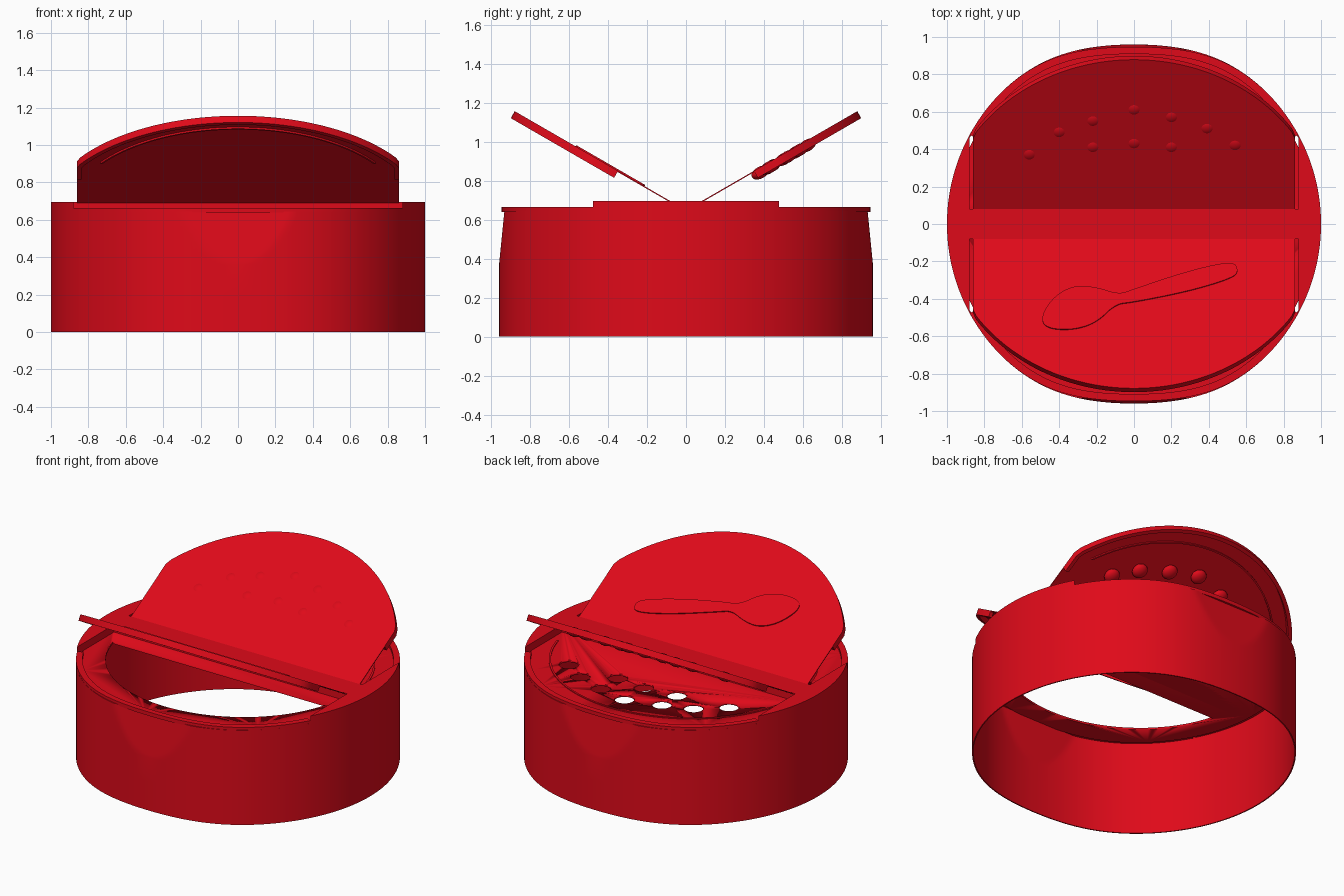
import bpy, bmesh, math
from mathutils import Matrix

if "Cube" in bpy.data.objects:
    bpy.data.objects.remove(bpy.data.objects["Cube"])

TILT = math.radians(30)
HINGE_Y, HINGE_Z = 0.08, 0.695
red = bpy.data.materials.new("red_plastic")
red.diffuse_color = (0.74, 0.003, 0.01, 1)
red.use_nodes = True
red.node_tree.nodes["Principled BSDF"].inputs["Base Color"].default_value = red.diffuse_color


def finish(name, bm, mat=None, smooth=30):
    bmesh.ops.recalc_face_normals(bm, faces=bm.faces)
    me = bpy.data.meshes.new(name)
    bm.to_mesh(me)
    bm.free()
    me.materials.append(red)
    ob = bpy.data.objects.new(name, me)
    bpy.context.collection.objects.link(ob)
    if mat:
        me.transform(mat)
    bpy.context.view_layer.objects.active = ob
    bpy.ops.object.select_all(action='DESELECT')
    ob.select_set(True)
    bpy.ops.object.shade_smooth_by_angle(angle=math.radians(smooth))
    return ob


def add_prism(bm, pts, z0, z1):
    lo = [bm.verts.new((x, y, z0)) for x, y in pts]
    hi = [bm.verts.new((x, y, z1)) for x, y in pts]
    bm.faces.new(lo[::-1])
    bm.faces.new(hi)
    n = len(pts)
    for i in range(n):
        j = (i + 1) % n
        bm.faces.new((lo[i], lo[j], hi[j], hi[i]))


def prism(name, pts, z0, z1, mat=None):
    bm = bmesh.new()
    add_prism(bm, pts, z0, z1)
    return finish(name, bm, mat)


def band(name, outer, inner, z0, z1, mat=None):
    """Open strip of rectangular section between two matching paths."""
    bm = bmesh.new()
    rows = [[bm.verts.new(c) for c in ((*o, z0), (*o, z1), (*i, z1), (*i, z0))]
            for o, i in zip(outer, inner)]
    for a, b in zip(rows, rows[1:]):
        for k in range(4):
            m = (k + 1) % 4
            bm.faces.new((a[k], a[m], b[m], b[k]))
    bm.faces.new(rows[0])
    bm.faces.new(rows[-1])
    return finish(name, bm, mat)


def ellipse(rx, ry, a0, a1, n):
    return [(rx * math.cos(math.radians(a0 + (a1 - a0) * i / n)),
             ry * math.sin(math.radians(a0 + (a1 - a0) * i / n))) for i in range(n + 1)]


def body(inset, a0, a1, n, flat=.04):
    """Circle eased flat at front and back."""
    return [(x * (1 - inset), y * (1 - flat * abs(y) ** 10) * (1 - inset))
            for x, y in ellipse(1, 1, a0, a1, n)]


def round_off(pts, times=3):
    for _ in range(times):
        out = []
        for i, (x, y) in enumerate(pts):
            u, v = pts[(i + 1) % len(pts)]
            out += [(.75 * x + .25 * u, .75 * y + .25 * v), (.25 * x + .75 * u, .25 * y + .75 * v)]
        pts = out
    return pts


def half_moon(ex, ey, y0, sign):
    """Elliptical segment with its straight side at y0."""
    a = math.degrees(math.asin(y0 / ey))
    return [(x, sign * y) for x, y in ellipse(ex, ey, a, 180 - a, 64)]


# Thin hollow collar wall with a slanted thumb flat at front and back
bm = bmesh.new()
N = 256
levels = [0, .2, .36] + [.36 + .285 * k / 14 for k in range(1, 15)]
loops = []
for inset, zs in ((0, levels), (.008, levels[::-1])):
    for z in zs:
        lim = .96 - inset - max(0, z - .36) * .1
        loops.append([bm.verts.new((x, max(-lim, min(lim, y)), z))
                      for x, y in body(inset, 0, 360, N)[:-1]])
for a, b in zip(loops, loops[1:] + loops[:1]):
    for i in range(N):
        j = (i + 1) % N
        bm.faces.new((a[i], a[j], b[j], b[i]))
finish("collar_wall", bm)

# Deck with a spoon opening in front and sprinkle holes at the back
plug_xy = [(-.56, .37), (-.4, .49), (-.22, .55), (0, .61), (.2, .57), (.39, .51), (.54, .42),
           (-.22, .41), (0, .43), (.2, .41)]
plug_local = [(x, (y - HINGE_Y) / math.cos(TILT)) for x, y in plug_xy]
deck = prism("deck", body(.03, 0, 360, 128)[:-1], .632, .645)
bm = bmesh.new()
add_prism(bm, half_moon(.83, .79, .2, -1), .5, .8)
for x, y in plug_local:
    add_prism(bm, [(x * 1.06 + u, y + HINGE_Y - .03 + v)
                   for u, v in ellipse(.062, .062, 0, 360, 24)[:-1]], .5, .8)
cutter = finish("deck_cutter", bm)
cutter.hide_render = True
mod = deck.modifiers.new("openings", 'BOOLEAN')
mod.operation = 'DIFFERENCE'
mod.solver = 'EXACT'
mod.object = cutter
bpy.context.view_layer.objects.active = deck
bpy.ops.object.modifier_apply(modifier="openings")
bpy.data.objects.remove(cutter)

# Raised side cheeks, outer lips, seal ridge and the hinge bar
for s, side in ((1, "right"), (-1, "left")):
    prism("cheek_" + side, [(s * x, y) for x, y in body(0, -28.5, 28.5, 40)], .64, .695)
for s, side in ((1, "back"), (-1, "front")):
    o = [(x, s * y) for x, y in body(0, 28.5, 151.5, 64, .053)]
    i = [(x, s * y) for x, y in body(.04, 28.5, 151.5, 64, .053)]
    band("lip_" + side, o, i, .638, .664)
ridge = half_moon(.86, .82, .2, 1)
band("seal_ridge", ridge, [(x * .985, y * .985) for x, y in ridge], .64, .65)
prism("hinge_bar", [(-.88, -.08), (.88, -.08), (.88, .08), (-.88, .08)], .632, .695)


# Two raised flap lids hinged on the bar
def lid_arc(inset):
    r, c = 1.02 - inset, -.098
    a = math.degrees(math.acos((.845 - inset) / r))
    return [(x, y + c) for x, y in ellipse(r, r, a, 180 - a, 64)]


def lid_path(inset, y0):
    w = .862 - inset
    return [(w, y0), (w, .43)] + lid_arc(inset) + [(-w, .43), (-w, y0)]


def place(turn):
    return (Matrix.Rotation(turn, 4, 'Z') @ Matrix.Translation((0, HINGE_Y, HINGE_Z))
            @ Matrix.Rotation(TILT, 4, 'X'))


for side, turn in (("back", 0), ("front", math.pi)):
    m = place(turn)
    prism("lid_plate_" + side, lid_path(0, 0), -.006, 0, m)
    band("lid_skirt_" + side, lid_path(0, .31), lid_path(.025, .31), -.041, -.003, m)
    band("lid_seal_" + side, lid_arc(.11), lid_arc(.12), -.016, -.003, m)

# Rounded plugs under the sprinkle lid
bm = bmesh.new()
for x, y in plug_local:
    bmesh.ops.create_uvsphere(bm, u_segments=24, v_segments=12, radius=.05,
                              matrix=Matrix.Translation((x, y, -.024)) @ Matrix.Diagonal((1, 1, .6, 1)))
finish("sprinkle_plugs", bm, place(0))

# Raised spoon emblem on the front lid
spoon = [(-.08, -.38), (-.2, -.34), (-.32, -.33), (-.43, -.39), (-.5, -.5), (-.47, -.56),
         (-.33, -.57), (-.2, -.53), (-.1, -.43), (0, -.42), (.3, -.36), (.53, -.29),
         (.56, -.25), (.53, -.2), (.3, -.25), (0, -.35)]
prism("spoon_emblem", round_off([(-x, (-y - HINGE_Y) / math.cos(TILT)) for x, y in spoon]),
      -.002, .007, place(math.pi))
